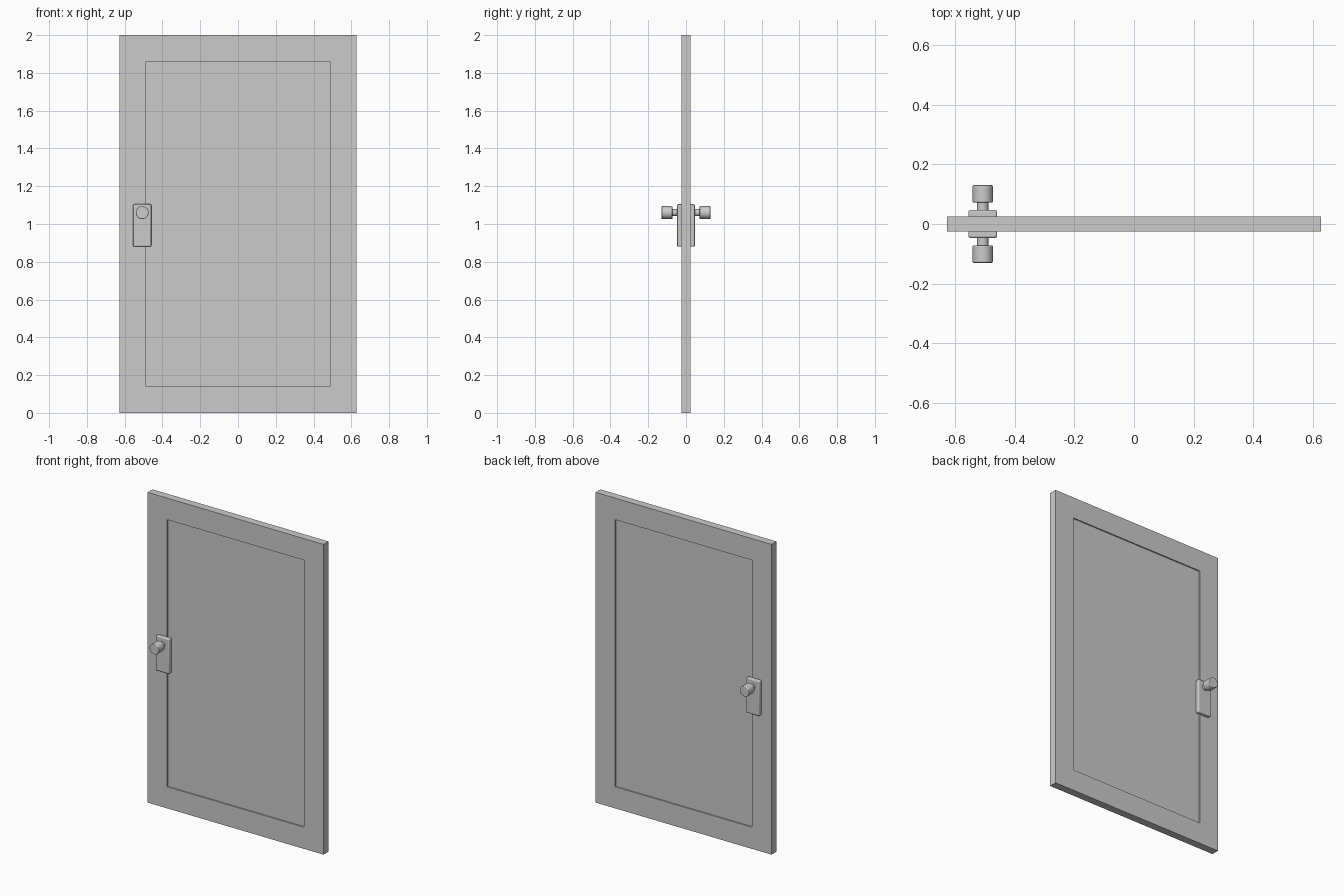
import bpy, bmesh, math

if "Cube" in bpy.data.objects:
    bpy.data.objects.remove(bpy.data.objects["Cube"])

HX, HZ = -0.507, 1.06  # handle axis


def box(name, lo, hi):
    bpy.ops.mesh.primitive_cube_add(size=1, location=[(a + b) / 2 for a, b in zip(lo, hi)])
    ob = bpy.context.object
    ob.name = name
    ob.scale = [b - a for a, b in zip(lo, hi)]
    bpy.ops.object.transform_apply(location=False, rotation=False, scale=True)
    return ob


def bevel(ob, width, segments):
    m = ob.modifiers.new("bevel", 'BEVEL')
    m.width, m.segments, m.limit_method = width, segments, 'ANGLE'
    bpy.ops.object.shade_smooth_by_angle(angle=math.radians(35))


def rod(name, radius, y0, y1):
    bpy.ops.mesh.primitive_cylinder_add(vertices=32, radius=radius, depth=abs(y1 - y0),
                                        location=(HX, (y0 + y1) / 2, HZ),
                                        rotation=(math.pi / 2, 0, 0))
    ob = bpy.context.object
    ob.name = name
    return ob


# Door leaf with a shallow recessed panel on each face
door = box("door_leaf", (-0.627, -0.025, 0), (0.627, 0.025, 2))
bm = bmesh.new()
bm.from_mesh(door.data)
bm.normal_update()
for f in [f for f in bm.faces if abs(f.normal.y) > 0.9]:
    n = f.normal.copy()
    bmesh.ops.inset_region(bm, faces=[f], thickness=0.197)
    bmesh.ops.inset_region(bm, faces=[f], thickness=0.0)
    for v in f.verts:
        v.co -= n * 0.008
bm.to_mesh(door.data)
bm.free()

# Handle set on both faces
for side, s in (("front", -1), ("back", 1)):
    y = sorted((s * 0.018, s * 0.047))
    plate = box(side + "_plate", (-0.555, y[0], 0.88), (-0.459, y[1], 1.105))
    bevel(plate, 0.006, 3)
    neck = rod(side + "_neck", 0.0185, s * 0.04, s * 0.078)
    bpy.ops.object.shade_smooth_by_angle(angle=math.radians(35))
    knob = rod(side + "_knob", 0.034, s * 0.072, s * 0.13)
    bevel(knob, 0.004, 3)
